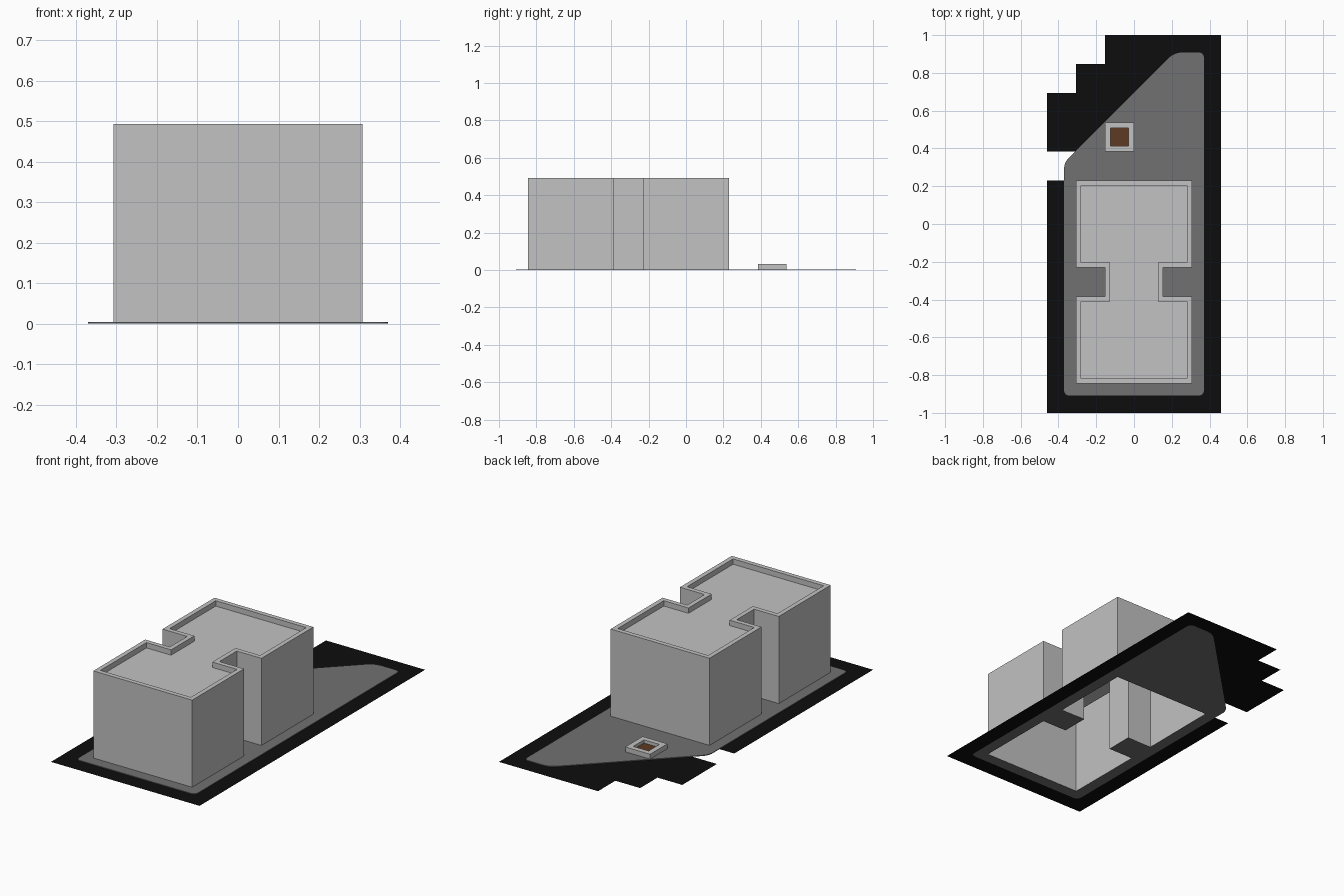
import bpy
import bmesh
from mathutils import Vector

cube = bpy.data.objects.get("Cube")
if cube:
    bpy.data.objects.remove(cube, do_unlink=True)

TILE = 2 / 13  # side of one ground tile


def material(name, rgb):
    mat = bpy.data.materials.new(name)
    mat.use_nodes = True
    mat.diffuse_color = (*rgb, 1)
    mat.node_tree.nodes["Principled BSDF"].inputs["Base Color"].default_value = (*rgb, 1)
    return mat


concrete = material("light concrete", (0.54, 0.54, 0.54))
paving = material("grey paving", (0.165, 0.165, 0.165))
asphalt = material("black asphalt", (0.004, 0.004, 0.004))
soil = material("brown soil", (0.11, 0.042, 0.016))


def finish(bm, name, mats):
    mesh = bpy.data.meshes.new(name)
    bm.to_mesh(mesh)
    bm.free()
    for mat in mats:
        mesh.materials.append(mat)
    obj = bpy.data.objects.new(name, mesh)
    bpy.context.collection.objects.link(obj)
    return obj


def rounded(prev, corner, nxt, cut, steps=6):
    """Points of a smooth curve that trims one corner of an outline."""
    c = Vector(corner)
    a = c + (Vector(prev) - c).normalized() * cut
    b = c + (Vector(nxt) - c).normalized() * cut
    ts = [i / steps for i in range(steps + 1)]
    return [tuple(a * (1 - t) ** 2 + c * 2 * t * (1 - t) + b * t * t) for t in ts]


def sheet(name, loops, mat, thickness=0):
    """Flat sheet from an outline and optional hole outlines."""
    bm = bmesh.new()
    for loop in loops:
        verts = [bm.verts.new((x, y, 0)) for x, y in loop]
        for i, v in enumerate(verts):
            bm.edges.new((verts[i - 1], v))
    bmesh.ops.triangle_fill(bm, edges=bm.edges[:], use_beauty=True, normal=(0, 0, 1))
    bm.normal_update()
    for f in bm.faces:
        if f.normal.z < 0:
            f.normal_flip()
    bmesh.ops.dissolve_limit(bm, angle_limit=0.01, verts=[], edges=bm.edges[:])
    obj = finish(bm, name, [mat])
    if thickness:
        mod = obj.modifiers.new("thickness", "SOLIDIFY")
        mod.thickness = thickness
        mod.offset = 1
    return obj


def rimmed_block(name, outline, height, rim, depth, mats):
    """Open-bottomed block whose top is sunk inside a raised rim."""
    bm = bmesh.new()
    top = bm.faces.new([bm.verts.new((x, y, height)) for x, y in outline])
    bm.normal_update()
    walls = bmesh.ops.extrude_edge_only(bm, edges=top.edges[:])["geom"]
    bmesh.ops.translate(bm, vec=(0, 0, -height),
                        verts=[g for g in walls if isinstance(g, bmesh.types.BMVert)])
    bmesh.ops.inset_region(bm, faces=[top], thickness=rim, use_even_offset=True)
    floor = bmesh.ops.extrude_discrete_faces(bm, faces=[top])["faces"][0]
    bmesh.ops.translate(bm, vec=(0, 0, -depth), verts=floor.verts[:])
    floor.material_index = len(mats) - 1
    bmesh.ops.recalc_face_normals(bm, faces=bm.faces[:])
    return finish(bm, name, mats)


# Building: two blocks joined by a narrower neck
right_half = [(0.307, -0.845), (0.307, -2.5 * TILE), (TILE, -2.5 * TILE),
              (TILE, -1.5 * TILE), (0.307, -1.5 * TILE), (0.307, 0.23)]
footprint = right_half + [(-x, y) for x, y in reversed(right_half)]
rimmed_block("building", footprint, 0.493, 0.026, 0.03, [concrete])

# Planter with a soil bed
x0, y0 = -TILE, 2.5 * TILE
planter = [(x0, y0), (0, y0), (0, y0 + TILE), (x0, y0 + TILE)]
rimmed_block("planter", planter, 0.031, 0.029, 0.018, [concrete, soil])

# Paved plot with one slanted side and rounded corners
corners = [(-0.37, 0.325), (-0.37, -0.908), (0.37, -0.908), (0.37, 0.908), (0.213, 0.908)]
cuts = [0.035, 0.03, 0.03, 0.03, 0.045]
arcs = [rounded(corners[i - 1], corners[i], corners[(i + 1) % 5], cuts[i]) for i in range(5)]
plot = [p for arc in arcs for p in arc]
sheet("paved_plot", [plot, footprint], paving, 0.004)

# Stepped ground that wraps around the plot, open where one tile is missing
low, high = 1.5 * TILE, 2.5 * TILE
edge = 3 * TILE
steps = [(-TILE, 1), (-TILE, 1 - TILE), (-2 * TILE, 1 - TILE),
         (-2 * TILE, 1 - 2 * TILE), (-edge, 1 - 2 * TILE)]
inner = [p for arc in reversed(arcs[1:]) for p in reversed(arc)]
slant_x = corners[0][0] + high - corners[0][1]
ground = ([(-edge, low), (-edge, -1), (edge, -1), (edge, 1)] + steps
          + [(-edge, high), (slant_x, high)] + inner + [(corners[0][0], low)])
sheet("ground", [ground], asphalt)
